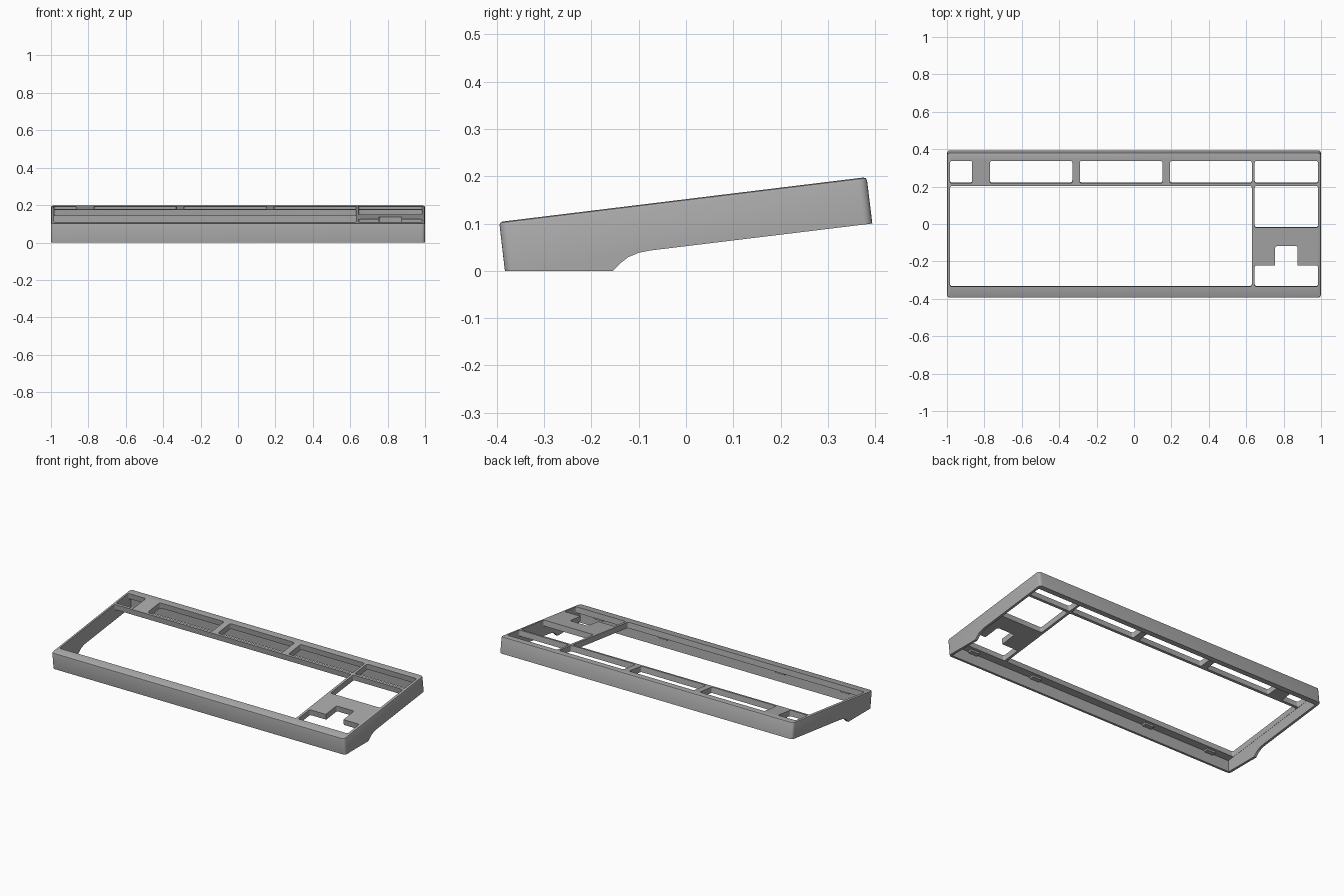
import bpy, bmesh, math
from mathutils import Matrix, Vector

cube = bpy.data.objects.get("Cube")
if cube:
    bpy.data.objects.remove(cube, do_unlink=True)

TILT = math.atan(0.122)      # slope of the top face
TOP_Z = 0.1515               # top face height at y = 0
PLATE = 0.035                # thickness of the top plate

grey = bpy.data.materials.new("case_grey")
grey.use_nodes = True
grey.diffuse_color = (0.4, 0.4, 0.4, 1)
grey.node_tree.nodes["Principled BSDF"].inputs["Base Color"].default_value = (0.4, 0.4, 0.4, 1)


def top_z(y):
    return TOP_Z + y * math.tan(TILT)


def make_object(name, bm):
    bmesh.ops.recalc_face_normals(bm, faces=bm.faces)
    mesh = bpy.data.meshes.new(name)
    bm.to_mesh(mesh)
    bm.free()
    mesh.materials.append(grey)
    obj = bpy.data.objects.new(name, mesh)
    bpy.context.collection.objects.link(obj)
    return obj


def extrude_profile(points, half_width):
    """Solid made from a (y, z) side profile, extruded across x."""
    bm = bmesh.new()
    face = bm.faces.new([bm.verts.new((-half_width, y, z)) for y, z in points])
    out = bmesh.ops.extrude_face_region(bm, geom=[face])
    moved = [v for v in out["geom"] if isinstance(v, bmesh.types.BMVert)]
    bmesh.ops.translate(bm, verts=moved, vec=(2 * half_width, 0, 0))
    bmesh.ops.recalc_face_normals(bm, faces=bm.faces)
    return bm


def bevel(bm, edges, radius, segments):
    bmesh.ops.bevel(bm, geom=edges, offset=radius, segments=segments,
                    profile=0.5, affect='EDGES', clamp_overlap=True)


def tilted_box(name, x0, x1, y0, y1, low, high, radius=0):
    """Box lying in the tilted top face, low and high measured from that face."""
    bm = bmesh.new()
    bmesh.ops.create_cube(bm, size=1)
    c = math.cos(TILT)
    bmesh.ops.scale(bm, verts=bm.verts, vec=(x1 - x0, (y1 - y0) / c, high - low))
    if radius:
        upright = [e for e in bm.edges if abs(e.verts[0].co.z - e.verts[1].co.z) > 1e-4]
        bevel(bm, upright, radius, 4)
    bmesh.ops.translate(bm, verts=bm.verts,
                        vec=((x0 + x1) / 2, (y0 + y1) / 2 / c, (low + high) / 2))
    bmesh.ops.transform(bm, verts=bm.verts,
                        matrix=Matrix.Translation((0, 0, TOP_Z)) @ Matrix.Rotation(TILT, 4, 'X'))
    return make_object(name, bm)


def cut(target, cutter):
    cutter.hide_render = True
    mod = target.modifiers.new("cut", 'BOOLEAN')
    mod.operation = 'DIFFERENCE'
    mod.solver = 'EXACT'
    mod.object = cutter
    bpy.context.view_layer.objects.active = target
    bpy.ops.object.modifier_apply(modifier=mod.name)
    bpy.data.objects.remove(cutter, do_unlink=True)


# Outer shell: wedge side profile with a front foot
profile = [(-0.395, top_z(-0.395)), (0.382, top_z(0.382)), (0.394, 0.1), (-0.075, 0.043),
           (-0.1, 0.038), (-0.122, 0.029), (-0.14, 0.015), (-0.148, 0.006), (-0.155, 0),
           (-0.383, 0)]
bm = extrude_profile(profile, 1.0)


def is_corner(e):
    a, b = (v.co for v in e.verts)
    d = b - a
    return abs(d.x) < 1e-4 and abs(d.z) > 0.08 and abs(d.y) < 0.05


bevel(bm, [e for e in bm.edges if is_corner(e)], 0.018, 5)
rim = [e for e in bm.edges if all(abs(v.co.z - top_z(v.co.y)) < 1e-4 for v in e.verts)]
bevel(bm, rim, 0.007, 2)
case = make_object("case_frame", bm)

# Hollow underside, leaving the plate and thin walls
cavity = [(-0.374, top_z(-0.374) - PLATE), (0.362, top_z(0.362) - PLATE),
          (0.374, -0.1), (-0.362, -0.1)]
cut(case, make_object("cavity_cutter", extrude_profile(cavity, 0.985)))

# Key openings: x range, y range
openings = [(-0.984, 0.63, -0.335, 0.203), (0.645, 0.984, -0.02, 0.203),
            (0.645, 0.984, -0.335, -0.222), (0.755, 0.875, -0.3, -0.118)]
function_row = [(-0.984, -0.865), (-0.77, -0.33), (-0.29, 0.152), (0.192, 0.63), (0.645, 0.984)]
openings += [(a, b, 0.218, 0.337) for a, b in function_row]
for box in openings:
    cut(case, tilted_box("opening_cutter", *box, -0.06, 0.05, 0.01))

# Small clips under the front bar
clips = []
for x in (-0.84, -0.4, 0.4, 0.84):
    clips.append(tilted_box("front_clip", x - 0.03, x + 0.03, -0.374, -0.35,
                            -PLATE - 0.012, -PLATE + 0.002))

# Smooth rounded corners, sharp elsewhere
bpy.ops.object.select_all(action='DESELECT')
case.select_set(True)
bpy.context.view_layer.objects.active = case
bpy.ops.object.shade_smooth_by_angle(angle=math.radians(30))
